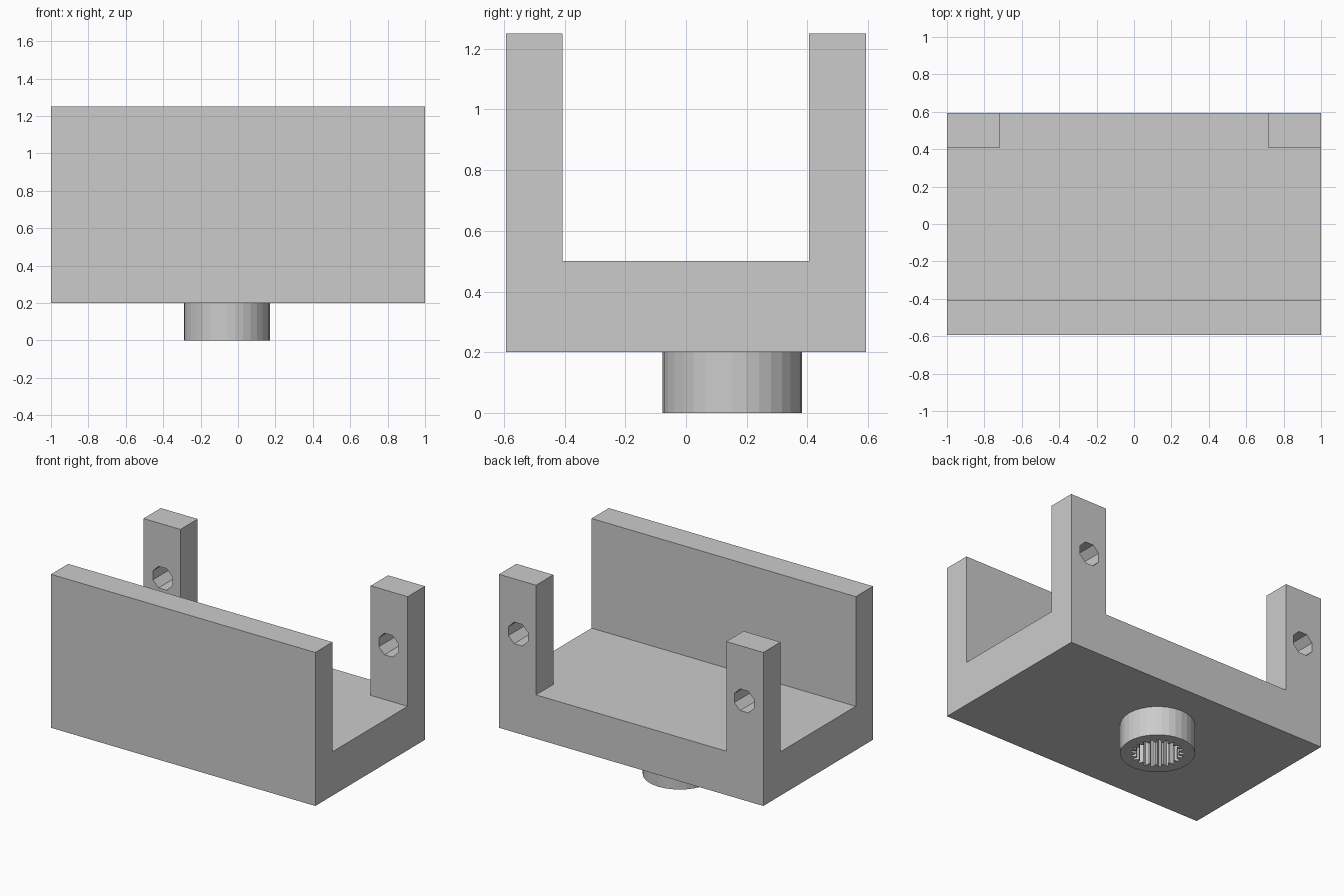
import bpy, bmesh, math

if "Cube" in bpy.data.objects:
    bpy.data.objects.remove(bpy.data.objects["Cube"])

grey = bpy.data.materials.new("light_grey")
grey.diffuse_color = (0.6, 0.6, 0.6, 1)
grey.use_nodes = True
grey.node_tree.nodes["Principled BSDF"].inputs["Base Color"].default_value = grey.diffuse_color


def prism(name, outline, axis, start, end):
    """Extrude a closed 2D outline along x, y or z from start to end."""
    def place(p, t):
        return {"x": (t, p[0], p[1]), "y": (p[0], t, p[1]), "z": (p[0], p[1], t)}[axis]
    bm = bmesh.new()
    face = bm.faces.new([bm.verts.new(place(p, start)) for p in outline])
    ext = bmesh.ops.extrude_face_region(bm, geom=[face])
    shift = place((0, 0), end - start)
    moved = [g for g in ext["geom"] if isinstance(g, bmesh.types.BMVert)]
    bmesh.ops.translate(bm, vec=shift, verts=moved)
    bmesh.ops.recalc_face_normals(bm, faces=bm.faces)
    mesh = bpy.data.meshes.new(name)
    bm.to_mesh(mesh)
    bm.free()
    mesh.materials.append(grey)
    obj = bpy.data.objects.new(name, mesh)
    bpy.context.collection.objects.link(obj)
    return obj


def ring(cx, cy, radii, count, offset=0.0):
    """Points round a centre, cycling through the given radii."""
    return [(cx + radii[i % len(radii)] * math.cos(math.tau * (i + offset) / count),
             cy + radii[i % len(radii)] * math.sin(math.tau * (i + offset) / count))
            for i in range(count)]


def cut(target, cutter):
    mod = target.modifiers.new(cutter.name, "BOOLEAN")
    mod.operation = "DIFFERENCE"
    mod.solver = "EXACT"
    mod.object = cutter
    cutter.hide_render = True
    cutter.hide_viewport = True


# U-shaped bracket: floor, front wall and back wall
bracket = prism("bracket", [(-0.593, 0.2), (0.593, 0.2), (0.593, 1.25), (0.406, 1.25),
                            (0.406, 0.5), (-0.407, 0.5), (-0.407, 1.25), (-0.593, 1.25)],
                "x", -1, 1)

# Opening that leaves two posts at the back
cut(bracket, prism("back_opening_cutter",
                   [(-0.72, 0.5), (0.72, 0.5), (0.72, 1.4), (-0.72, 1.4)], "y", 0.3, 0.7))

# Octagonal screw hole through each post
for side, label in ((-1, "left"), (1, "right")):
    cut(bracket, prism(label + "_hole_cutter",
                       ring(side * 0.855, 0.88, [0.08], 8, 0.5), "y", 0.3, 0.7))

# Round shaft boss underneath with a splined socket
CX, CY = -0.06, 0.153
boss = prism("shaft_boss", ring(CX, CY, [0.23], 32), "z", 0, 0.2)
cut(boss, prism("spline_cutter", ring(CX, CY, [0.163, 0.163, 0.135, 0.135], 84), "z", -0.05, 0.25))
